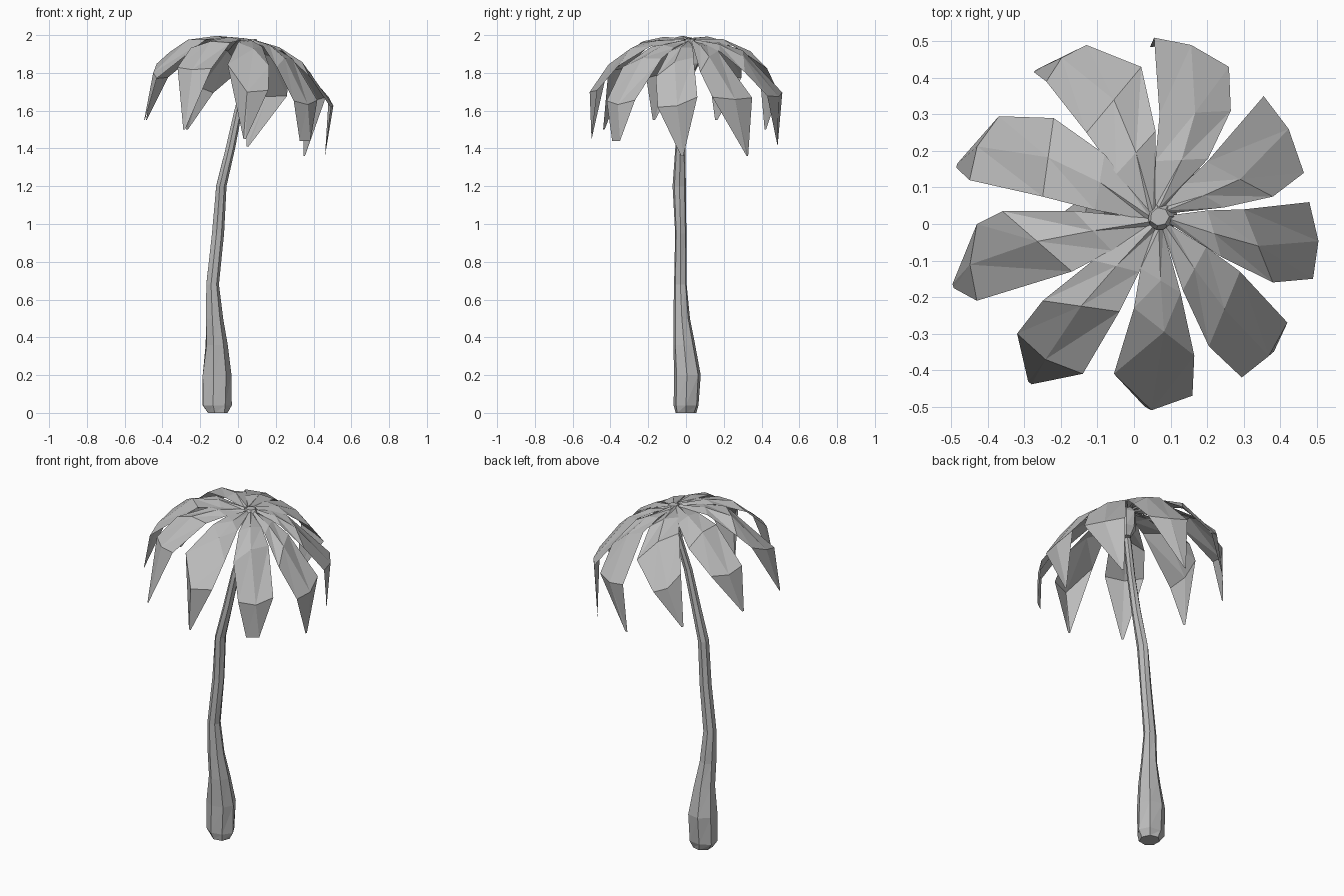
import bpy, math, random
from mathutils import Vector

random.seed(4)
cube = bpy.data.objects.get("Cube")
if cube:
    bpy.data.objects.remove(cube)

grey = bpy.data.materials.new("plain grey")
grey.use_nodes = True
tone = (0.5, 0.5, 0.5, 1)
grey.diffuse_color = tone
grey.node_tree.nodes["Principled BSDF"].inputs["Base Color"].default_value = tone


def make(name, verts, faces):
    mesh = bpy.data.meshes.new(name)
    mesh.from_pydata(verts, [], faces)
    mesh.materials.append(grey)
    obj = bpy.data.objects.new(name, mesh)
    bpy.context.collection.objects.link(obj)
    return obj


# Trunk and crown knob: rough seven-sided rings stacked along a leaning path
def stack(name, rings, sides=7, rough=0.06):
    verts, faces = [], []
    for x, y, z, rx, ry in rings:
        for i in range(sides):
            a = math.tau * i / sides
            k = 1.03 + random.uniform(-rough, rough)
            verts.append((x + rx * k * math.cos(a), y + ry * k * math.sin(a), z))
    for r in range(len(rings) - 1):
        for i in range(sides):
            j = (i + 1) % sides
            a, b = r * sides, (r + 1) * sides
            faces += [(a + i, a + j, b + j), (a + i, b + j, b + i)]
    top = len(verts) - sides
    faces.append(tuple(reversed(range(sides))))
    faces.append(tuple(range(top, top + sides)))
    return make(name, verts, faces)


stack("trunk", [
    (-0.11, 0.0, 0, 0.055, 0.055),
    (-0.115, 0.0, 0.04, 0.077, 0.068),
    (-0.112, 0.005, 0.2, 0.078, 0.07),
    (-0.115, -0.01, 0.36, 0.058, 0.056),
    (-0.125, -0.022, 0.5, 0.045, 0.043),
    (-0.135, -0.03, 0.68, 0.034, 0.033),
    (-0.107, -0.028, 0.95, 0.032, 0.031),
    (-0.09, -0.035, 1.2, 0.028, 0.034),
    (-0.042, -0.03, 1.4, 0.026, 0.026),
    (0.0, -0.022, 1.6, 0.022, 0.023),
    (0.07, 0.015, 1.88, 0.02, 0.02),
])
stack("crown_knob", [
    (0.07, 0.02, 1.8, 0.024, 0.024),
    (0.07, 0.02, 1.85, 0.05, 0.05),
    (0.07, 0.02, 1.94, 0.052, 0.052),
    (0.07, 0.02, 1.98, 0.025, 0.025),
])

# Fronds: gently folded blades draped over a leaning dome, with drooping tips
HUB = Vector((0.07, 0.015))


def drape(p, lift=0.0):
    drop, lean = (0.26, 0.18) if p.x > 0 else (0.29, 0.07)
    z = 1.99 - drop * (p.length / 0.5) ** 3.5 - lean * p.x
    return Vector((p.x, p.y, z + lift))


def frond(name, left, left_end, tip, right_end, right, blunt=0.006, push=0.02, bulge=0.01):
    l, le, re, r = (Vector(p) for p in (left, left_end, right_end, right))
    out = (Vector(tip[:2]) - HUB).normalized()
    side = Vector((-out.y, out.x))
    base = HUB + out * 0.03
    bl, br = base + side * 0.012, base - side * 0.012
    inner_l, inner_r = bl.lerp(l, 0.5) + side * 0.005, br.lerp(r, 0.5) - side * bulge
    verts = []
    for a, b, reach, fold in ((bl, br, 0, 0.01), (inner_l, inner_r, 0, 0.01),
                              (l, r, 0, 0.01), (le, re, push, 0)):
        verts += [drape(a, -fold), drape((a + b) / 2 + out * reach), drape(b, -fold)]
    end, spread = Vector(tip), side.to_3d() * blunt
    verts += [end + spread, end - spread]
    faces = []
    for row in (0, 3, 6):
        for i in (row, row + 1):
            faces += [(i, i + 3, i + 4), (i, i + 4, i + 1)]
    faces += [(9, 12, 10), (10, 12, 13), (10, 13, 11)]
    return make(name, verts, faces)


frond("front_frond", (0.165, -0.36), (0.16, -0.47), (0.035, -0.5, 1.45),
      (-0.055, -0.41), (0.0, -0.23), push=0.07)
frond("front_right_frond", (-0.04, -0.24), (-0.14, -0.41), (-0.285, -0.435, 1.5),
      (-0.32, -0.3), (-0.25, -0.21))
frond("right_frond", (-0.17, -0.13), (-0.43, -0.21), (-0.495, -0.17, 1.55),
      (-0.43, 0.0), (-0.36, 0.035))
frond("rear_right_frond", (-0.25, 0.075), (-0.45, 0.12), (-0.485, 0.16, 1.55),
      (-0.37, 0.295), (-0.22, 0.29), bulge=0.03)
frond("back_right_frond", (-0.13, 0.25), (-0.24, 0.39), (-0.27, 0.42, 1.5),
      (-0.13, 0.49), (0.02, 0.43), bulge=0.025)
frond("back_frond", (0.07, 0.3), (0.055, 0.51), (0.05, 0.485, 1.41),
      (0.26, 0.43), (0.265, 0.31), bulge=0.03)
frond("back_left_frond", (0.2, 0.17), (0.355, 0.35), (0.35, 0.325, 1.36),
      (0.465, 0.14), (0.38, 0.075))
frond("left_frond", (0.3, 0.04), (0.48, 0.06), (0.46, -0.02, 1.36),
      (0.49, -0.15), (0.38, -0.16))
frond("front_left_frond", (0.29, -0.13), (0.42, -0.27), (0.355, -0.37, 1.44),
      (0.295, -0.42), (0.205, -0.335), 0.035)
